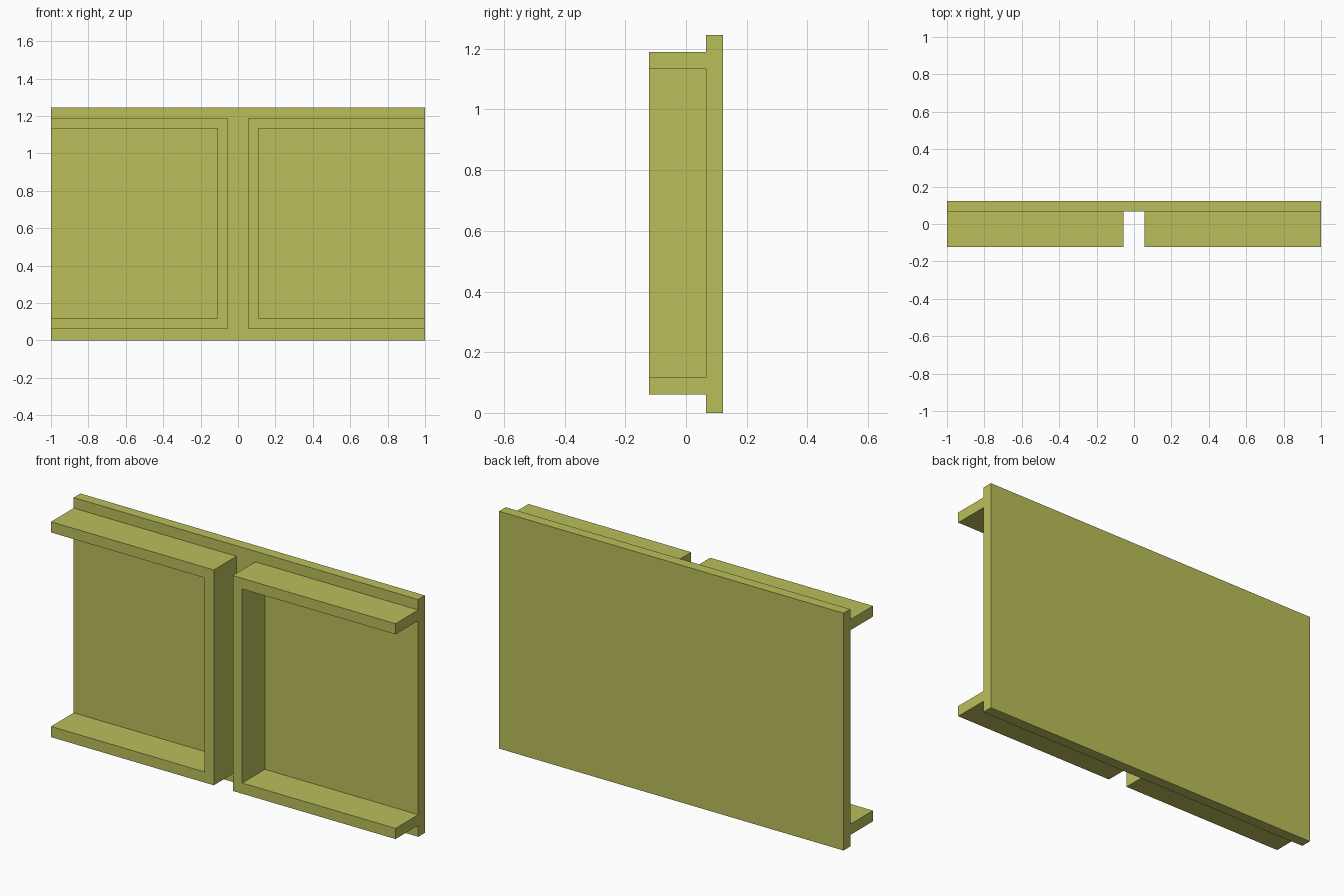
import bpy
import bmesh

if "Cube" in bpy.data.objects:
    bpy.data.objects.remove(bpy.data.objects["Cube"])

HEIGHT = 1.245
FRONT, PANEL_FRONT, BACK = -0.122, 0.066, 0.122

olive = bpy.data.materials.new("olive_yellow")
olive.diffuse_color = (0.491, 0.521, 0.102, 1.0)
olive.use_nodes = True
olive.node_tree.nodes["Principled BSDF"].inputs["Base Color"].default_value = olive.diffuse_color


def extrude_profile(name, outline, y0, y1):
    """Solid made from an x-z outline swept from y0 to y1."""
    bm = bmesh.new()
    face = bm.faces.new([bm.verts.new((x, y0, z)) for x, z in outline])
    swept = bmesh.ops.extrude_face_region(bm, geom=[face])["geom"]
    verts = [v for v in swept if isinstance(v, bmesh.types.BMVert)]
    bmesh.ops.translate(bm, verts=verts, vec=(0, y1 - y0, 0))
    bmesh.ops.recalc_face_normals(bm, faces=bm.faces)
    mesh = bpy.data.meshes.new(name)
    bm.to_mesh(mesh)
    bm.free()
    mesh.materials.append(olive)
    obj = bpy.data.objects.new(name, mesh)
    bpy.context.collection.objects.link(obj)
    return obj


# Flat back panel
extrude_profile("back_panel", [(-1, 0), (1, 0), (1, HEIGHT), (-1, HEIGHT)],
                PANEL_FRONT, BACK)

# Two C-shaped frames, open towards the outer ends
outer_x, inner_x = 0.055, 0.11
z0, z1, wall = 0.06, 1.19, 0.056
for name, side in (("left_frame", -1), ("right_frame", 1)):
    c_shape = [(1, z0), (outer_x, z0), (outer_x, z1), (1, z1),
               (1, z1 - wall), (inner_x, z1 - wall),
               (inner_x, z0 + wall), (1, z0 + wall)]
    extrude_profile(name, [(side * x, z) for x, z in c_shape],
                    FRONT, PANEL_FRONT)
